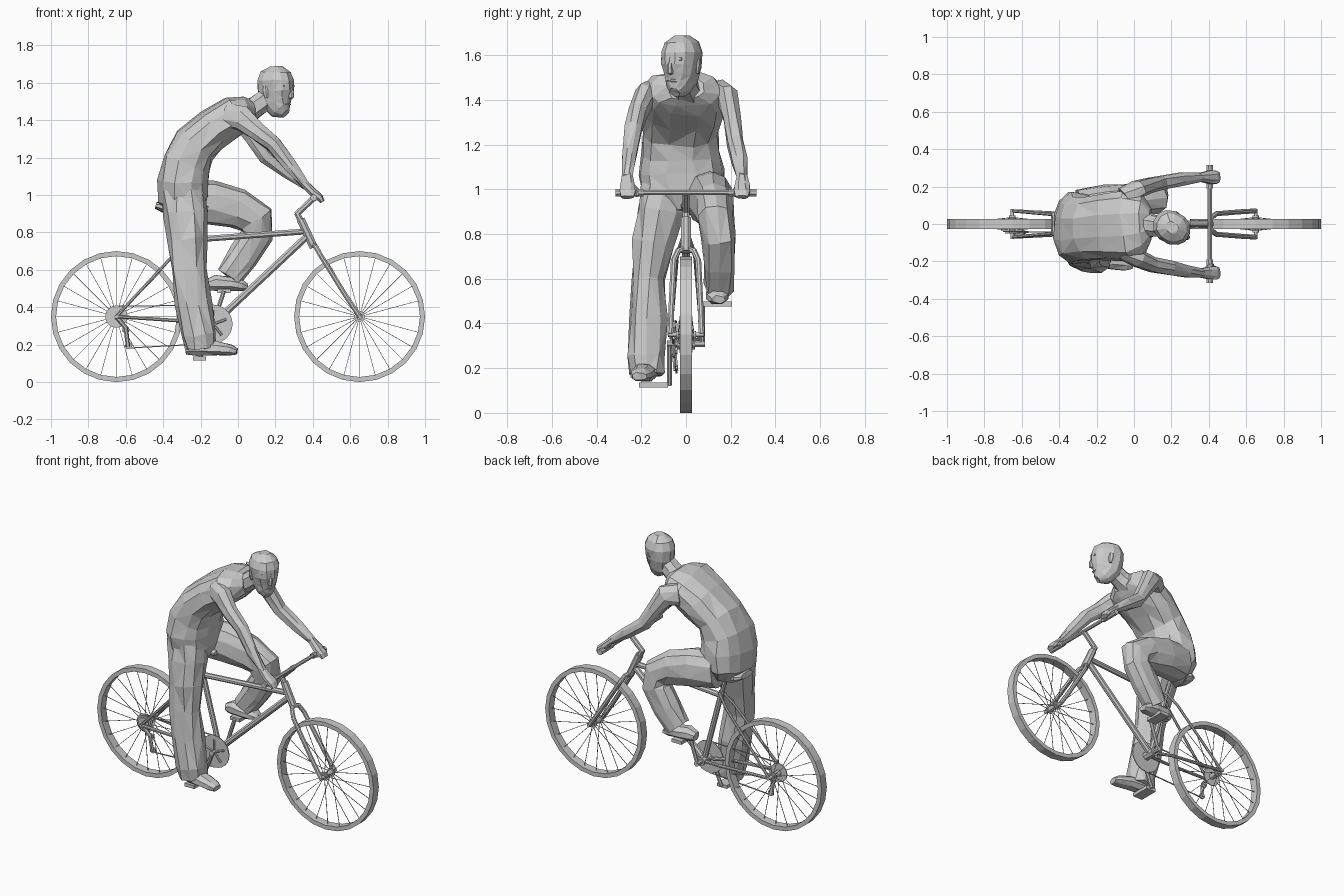
import bpy, bmesh, math, random
from mathutils import Vector, Matrix

random.seed(4)
R, BB = 0.35, (-0.133, 0.31)          # wheel radius, crank axle (x, z)


def finish(name, bm, tri=False):
    bmesh.ops.recalc_face_normals(bm, faces=bm.faces)
    if tri:
        bmesh.ops.triangulate(bm, faces=bm.faces)
    me = bpy.data.meshes.new(name)
    bm.to_mesh(me)
    bm.free()
    ob = bpy.data.objects.new(name, me)
    bpy.context.collection.objects.link(ob)
    return ob


def add_loft(bm, secs, n=8, jit=0.0, power=1.0):
    """Skin elliptical sections (x, y, z, half width, half depth) along a path."""
    pts = [Vector(s[:3]) for s in secs]
    rings = []
    for i, s in enumerate(secs):
        t = (pts[min(i + 1, len(pts) - 1)] - pts[max(i - 1, 0)]).normalized()
        ref = Vector((0, 1, 0)) if abs(t.y) < 0.9 else Vector((1, 0, 0))
        u = (ref - t * t.dot(ref)).normalized()
        v = t.cross(u)
        ring = []
        for k in range(n):
            a = 2 * math.pi * (k + 0.5) / n
            c, d = math.cos(a), math.sin(a)
            c = math.copysign(abs(c) ** power, c)
            d = math.copysign(abs(d) ** power, d)
            p = pts[i] + u * c * s[3] + v * d * s[4]
            p += Vector([random.uniform(-jit, jit) for _ in range(3)])
            ring.append(bm.verts.new(p))
        rings.append(ring)
    for a, b in zip(rings, rings[1:]):
        for k in range(n):
            bm.faces.new((a[k], a[(k + 1) % n], b[(k + 1) % n], b[k]))
    bm.faces.new(rings[0])
    bm.faces.new(rings[-1])


def body(name, secs, n=10, jit=0.008, power=0.9):
    bm = bmesh.new()
    add_loft(bm, secs, n, jit, power)
    return finish(name, bm, True)


def tubes(name, paths, n=8):
    """Each path is (radius, point, point, ...)."""
    bm = bmesh.new()
    for r, *pts in paths:
        add_loft(bm, [(*p, r, r) for p in pts], n)
    return finish(name, bm)


def box(name, loc, size):
    bm = bmesh.new()
    bmesh.ops.create_cube(bm, size=1, matrix=Matrix.Translation(loc) @ Matrix.Diagonal((*size, 1)))
    return finish(name, bm)


def lathe(name, cx, cz, profile, n=24):
    """Closed (radius, y) profile turned about an axle along y."""
    bm = bmesh.new()
    rings = [[bm.verts.new((cx + r * math.cos(2 * math.pi * k / n), y, cz + r * math.sin(2 * math.pi * k / n)))
              for r, y in profile] for k in range(n)]
    m = len(profile)
    for k in range(n):
        a, b = rings[k], rings[(k + 1) % n]
        for j in range(m):
            bm.faces.new((a[j], a[(j + 1) % m], b[(j + 1) % m], b[j]))
    return finish(name, bm)


# Wheels
for end, cx in (("rear", -0.65), ("front", 0.65)):
    lathe(end + "_tyre", cx, R, [(0.323, -0.027), (0.323, 0.027), (R, 0.027), (R, -0.027)])
    tubes(end + "_hub", [(0.018, (cx, -0.045, R), (cx, 0.045, R)), (0.01, (cx, -0.08, R), (cx, 0.08, R)),
                         (0.028, (cx, -0.036, R), (cx, -0.03, R)), (0.028, (cx, 0.03, R), (cx, 0.036, R))], 12)
    spokes = []
    for k in range(24):
        a = 2 * math.pi * k / 24
        c, s = math.cos(a), math.sin(a)
        side = 0.033 if k % 2 else -0.033
        spokes.append((0.002, (cx + 0.024 * c, side, R + 0.024 * s), (cx + 0.325 * c, 0, R + 0.325 * s)))
    tubes(end + "_spokes", spokes, 4)

# Frame
tubes("frame", [
    (0.017, (0.36, 0, 0.805), (-0.255, 0, 0.76)),
    (0.02, (0.375, 0, 0.785), (BB[0], 0, BB[1])),
    (0.017, (BB[0], 0, BB[1]), (-0.26, 0, 0.79)),
    (0.024, (0.335, 0, 0.87), (0.405, 0, 0.72)),
    (0.028, (BB[0], -0.04, BB[1]), (BB[0], 0.04, BB[1]))])
for s, side in ((-1, "right"), (1, "left")):
    tubes(side + "_stays", [
        (0.009, (-0.25, s * 0.015, 0.78), (-0.32, s * 0.04, 0.705), (-0.65, s * 0.07, R)),
        (0.01, (BB[0], s * 0.02, BB[1]), (-0.27, s * 0.05, 0.325), (-0.65, s * 0.07, R))])
    tubes(side + "_fork_blade", [
        (0.014, (0.40, 0, 0.735), (0.415, s * 0.035, 0.725), (0.44, s * 0.055, 0.68), (0.58, s * 0.066, 0.455), (0.65, s * 0.07, R))])

# Saddle
tubes("seat_post", [(0.013, (-0.25, 0, 0.75), (-0.3, 0, 0.92))])
body("saddle", [(-0.44, 0, 0.945, 0.06, 0.018), (-0.4, 0, 0.935, 0.085, 0.03), (-0.31, 0, 0.93, 0.065, 0.028),
                (-0.22, 0, 0.93, 0.03, 0.022), (-0.16, 0, 0.925, 0.02, 0.014)], jit=0)

# Steering
tubes("stem", [(0.017, (0.36, 0, 0.81), (0.315, 0, 0.905)), (0.017, (0.312, 0, 0.895), (0.405, 0, 0.985))])
tubes("handlebar", [(0.012, (0.405, -0.31, 0.985), (0.405, 0.31, 0.985)),
                    (0.018, (0.405, -0.315, 0.985), (0.405, -0.19, 0.985)),
                    (0.018, (0.405, 0.19, 0.985), (0.405, 0.315, 0.985))])

# Drivetrain
lathe("chainring", *BB, [(0.01, -0.052), (0.01, -0.046), (0.104, -0.046), (0.104, -0.052)])
arms = []
for k in range(5):
    a = math.radians(72 * k + 20)
    arms.append((0.007, (BB[0], -0.057, BB[1]), (BB[0] + 0.075 * math.cos(a), -0.055, BB[1] + 0.075 * math.sin(a))))
tubes("chainring_spider", arms, 6)
for k, r in enumerate((0.04, 0.05, 0.06)):
    lathe(f"sprocket_{k}", -0.65, R, [(0.012, -0.05 + k * 0.008), (0.012, -0.045 + k * 0.008),
                                      (r, -0.045 + k * 0.008), (r, -0.05 + k * 0.008)], 16)
tubes("chain", [(0.004, (-0.64, -0.042, 0.405), (BB[0], -0.049, 0.412)),
                (0.004, (-0.58, -0.042, 0.182), (BB[0], -0.049, 0.207))], 4)
tubes("derailleur", [(0.012, (-0.65, -0.065, R), (-0.6, -0.055, 0.29), (-0.588, -0.045, 0.19))], 6)
for k, (x, z) in enumerate(((-0.6, 0.28), (-0.585, 0.195))):
    lathe(f"jockey_wheel_{k}", x, z, [(0.005, -0.048), (0.005, -0.038), (0.02, -0.038), (0.02, -0.048)], 10)
for side, y, px, pz, out in (("right", -0.073, -0.205, 0.125, -0.145), ("left", 0.073, -0.075, 0.487, 0.14)):
    tubes(side + "_crank", [(0.012, (BB[0], y, BB[1]), (px, y, pz)), (0.016, (BB[0], 0, BB[1]), (BB[0], y * 1.15, BB[1]))])
    box(side + "_pedal", (px, out, pz), (0.07, 0.13, 0.022))

# Torso and trousers
body("torso", [(-0.28, 0, 0.9, 0.12, 0.09), (-0.295, -0.01, 0.98, 0.185, 0.135), (-0.295, -0.02, 1.08, 0.19, 0.135),
               (-0.28, -0.025, 1.17, 0.175, 0.13), (-0.23, -0.025, 1.265, 0.17, 0.12), (-0.13, -0.015, 1.355, 0.18, 0.115),
               (-0.02, -0.005, 1.425, 0.195, 0.105), (0.05, 0, 1.445, 0.155, 0.08), (0.09, 0, 1.45, 0.08, 0.05)], 12, power=0.8)
body("right_leg", [(-0.29, -0.1, 1.02, 0.1, 0.12), (-0.282, -0.115, 0.9, 0.108, 0.118), (-0.27, -0.145, 0.75, 0.095, 0.108),
                   (-0.26, -0.168, 0.6, 0.077, 0.098), (-0.24, -0.168, 0.42, 0.087, 0.1),
                   (-0.21, -0.175, 0.25, 0.088, 0.088), (-0.2, -0.178, 0.18, 0.08, 0.085)])
body("left_leg", [(-0.29, 0.09, 0.97, 0.1, 0.12), (-0.14, 0.115, 0.96, 0.098, 0.122), (0, 0.128, 0.925, 0.09, 0.108),
                  (0.095, 0.135, 0.87, 0.082, 0.1), (0.1, 0.148, 0.78, 0.08, 0.09),
                  (0.03, 0.15, 0.67, 0.075, 0.085), (-0.05, 0.147, 0.56, 0.066, 0.075)])

# Shoes
for side, dx, y, dz, turn, w in (("right", 0, -0.165, 0, -0.045, 1.0), ("left", 0.085, 0.135, 0.345, 0.01, 0.95)):
    px = -0.28 if side == "right" else -0.255
    body(side + "_shoe", [(px + a * (1 if side == "right" else 0.8) + dx, y + turn * a * 3.5, z + dz, hw * w, hd) for a, z, hw, hd in
                          ((0, 0.175, 0.035, 0.03), (0.06, 0.185, 0.052, 0.045), (0.17, 0.18, 0.056, 0.038),
                           (0.24, 0.17, 0.05, 0.03), (0.275, 0.162, 0.032, 0.018))], 8, 0.003)

# Arms and hands
for s, side, ex, ez, ey in ((-1, "right", 0, 0, 0.235), (1, "left", -0.04, -0.06, 0.222)):
    hy = 0.262 if s < 0 else 0.25
    body(side + "_arm", [(-0.05, s * 0.14, 1.425, 0.06, 0.07), (0.02, s * 0.185, 1.41, 0.046, 0.068),
                         (0.1 + ex / 2, s * (ey - 0.018), 1.345 + ez / 2, 0.042, 0.052), (0.19 + ex, s * ey, 1.27 + ez, 0.04, 0.043),
                         (0.28 + ex / 2, s * (ey + 0.017), 1.155 + ez / 2, 0.035, 0.036), (0.365, s * hy, 1.05, 0.024, 0.024)], 8, 0.005)
    body(side + "_hand", [(0.35, s * hy, 1.065, 0.024, 0.022), (0.4, s * hy, 1.015, 0.036, 0.024),
                          (0.437, s * hy, 0.988, 0.038, 0.02), (0.452, s * hy, 0.965, 0.03, 0.014)], 8, 0.002)
    tubes(side + "_thumb", [(0.012, (0.38, s * 0.245, 1.02), (0.41, s * 0.222, 0.998), (0.42, s * 0.222, 0.97))], 6)

# Neck and head, the head turned a little to the rider's right
body("neck", [(0.03, 0, 1.43, 0.085, 0.07), (0.1, -0.01, 1.475, 0.062, 0.06), (0.19, -0.018, 1.54, 0.055, 0.06)], 8, 0.003)
head = [body("head", [(0.06, 0, -0.138, 0.024, 0.026), (0.035, 0, -0.118, 0.05, 0.062), (0.008, 0, -0.075, 0.068, 0.09),
                      (0, 0, -0.02, 0.08, 0.102), (-0.002, 0, 0.04, 0.087, 0.103), (0, 0, 0.085, 0.07, 0.085),
                      (0, 0, 0.115, 0.03, 0.035)], 12, 0.002),
        body("nose", [(0.09, 0, 0.005, 0.008, 0.008), (0.1, 0, -0.025, 0.011, 0.012), (0.095, 0, -0.048, 0.015, 0.018),
                      (0.088, 0, -0.056, 0.01, 0.008)], 6, 0),
        tubes("brow", [(0.009, (0.076, -0.05, 0.01), (0.093, 0, 0.01), (0.076, 0.05, 0.01))], 6),
        tubes("lips", [(0.007, (0.072, -0.022, -0.088), (0.087, 0, -0.086), (0.072, 0.022, -0.088))], 6)]
for s, side in ((-1, "right"), (1, "left")):
    head.append(body(side + "_ear", [(-0.012, s * 0.076, -0.055, 0.006, 0.01), (-0.018, s * 0.08, -0.02, 0.008, 0.018),
                                     (-0.02, s * 0.08, 0.01, 0.006, 0.012)], 6, 0))
turn = Matrix.Translation((0.203, -0.02, 1.573)) @ Matrix.Rotation(math.radians(-32), 4, 'Z')
for ob in head:
    ob.data.transform(turn)
